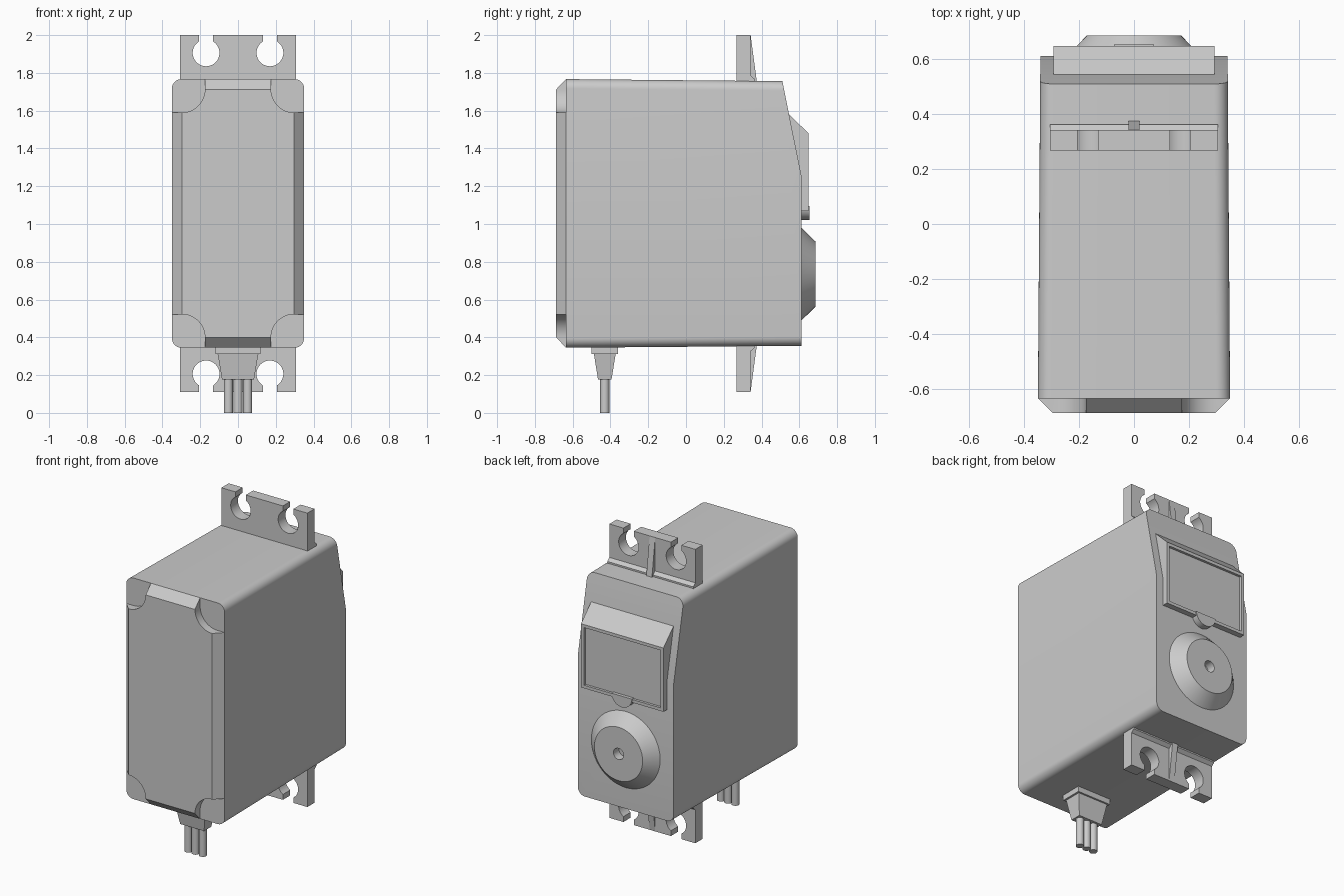
import bpy, bmesh
from math import sin, cos, pi, asin
from mathutils import Vector

cube = bpy.data.objects.get("Cube")
if cube:
    bpy.data.objects.remove(cube, do_unlink=True)

grey = bpy.data.materials.new("plain_grey")
grey.use_nodes = True
grey.diffuse_color = (0.6, 0.6, 0.6, 1)
grey.node_tree.nodes["Principled BSDF"].inputs["Base Color"].default_value = (0.6, 0.6, 0.6, 1)


def finish(name, bm):
    bmesh.ops.remove_doubles(bm, verts=bm.verts[:], dist=0.0001)
    bmesh.ops.recalc_face_normals(bm, faces=bm.faces[:])
    mesh = bpy.data.meshes.new(name)
    bm.to_mesh(mesh)
    bm.free()
    mesh.materials.append(grey)
    obj = bpy.data.objects.new(name, mesh)
    bpy.context.collection.objects.link(obj)
    bpy.ops.object.select_all(action="DESELECT")
    obj.select_set(True)
    bpy.context.view_layer.objects.active = obj
    bpy.ops.object.shade_smooth_by_angle(angle=pi / 7)
    return obj


def loft(rings):
    """Skin equal rings of points and cap both ends."""
    bm = bmesh.new()
    loops = [[bm.verts.new(p) for p in ring] for ring in rings]
    n = len(loops[0])
    for a, b in zip(loops, loops[1:]):
        for i in range(n):
            j = (i + 1) % n
            bm.faces.new((a[i], a[j], b[j], b[i]))
    bm.faces.new(loops[0][::-1])
    bm.faces.new(loops[-1])
    return bm


def arc(cx, cz, r, start, end, steps):
    return [(cx + r * cos(start + (end - start) * i / steps),
             cz + r * sin(start + (end - start) * i / steps)) for i in range(steps + 1)]


def along_y(outline, y):
    return [(x, y, z) for x, z in outline]


def along_x(outline, x):
    return [(x, y, z) for y, z in outline]


def rectangle(hx, hy, z, cy):
    return [(sx * hx, cy + sy * hy, z) for sx, sy in ((-1, -1), (1, -1), (1, 1), (-1, 1))]


def rounded(hx, low, high, r):
    corners = ((hx - r, high - r, 0), (r - hx, high - r, 1), (r - hx, low + r, 2), (hx - r, low + r, 3))
    return [p for cx, cz, k in corners for p in arc(cx, cz, r, k * pi / 2, (k + 1) * pi / 2, 8)]


# Main case: tapered rounded box with a sloping upper back
FRONT, BACK = -0.635, 0.612
bm = loft([along_y(rounded(0.35, 0.345, 1.767, 0.05), FRONT),
           along_y(rounded(0.341, 0.355, 1.755, 0.05), BACK)])
bmesh.ops.bisect_plane(bm, geom=bm.verts[:] + bm.edges[:] + bm.faces[:],
                       plane_co=(0, BACK, 1.25), plane_no=(0, 0.507, 0.102), clear_outer=True)
bmesh.ops.holes_fill(bm, edges=[e for e in bm.edges if e.is_boundary])
finish("main_case", bm)

# Front cover: bevelled cross shape with rounded corner pockets
MID = 1.056
quarter = [(0.175, 0.711)] + arc(0.297, 0.656, 0.122, pi, 1.5 * pi, 12) + [(0.35, 0.534)]
half = quarter + [(x, -z) for x, z in quarter[::-1]]
cross = half + [(-x, z) for x, z in half[::-1]]
bevelled = [(max(-0.297, min(0.297, x)), max(-0.656, min(0.656, z))) for x, z in cross]
finish("front_cover", loft([along_y([(x, MID + z) for x, z in ring], y)
                            for ring, y in ((cross, FRONT), (bevelled, -0.688))]))

# Mounting tabs, upper and lower, each with two open screw slots
SLOT, R = 0.169, 0.071
mouth = asin(0.037 / R)
right_edge = arc(SLOT, 0.85, R, pi / 2 + mouth, 2.5 * pi - mouth, 32)
side = [(SLOT - 0.037, 0.945)] + right_edge + [(SLOT + 0.037, 0.945), (0.306, 0.945), (0.306, 0.66)]
tab = [(-x, z) for x, z in side[::-1]] + side
for label, s in (("upper", 1), ("lower", -1)):
    finish(label + "_mounting_tab",
           loft([along_y([(x, MID + s * z) for x, z in tab], y) for y in (0.268, 0.342)]))
    rib = [(0.33, 0.66), (0.38, 0.66), (0.342, 0.944), (0.33, 0.944)]
    ledge = [(0.33, 0.66), (0.363, 0.66), (0.363, 0.712), (0.342, 0.73), (0.33, 0.73)]
    for part, shape, hx in (("rib", rib, 0.02), ("ledge", ledge, 0.306)):
        finish(label + "_tab_" + part,
               loft([along_x([(y, MID + s * z) for y, z in shape], x) for x in (-hx, hx)]))

# Raised rear panel with a shallow framed recess
shape = [(0.54, 1.587), (0.648, 1.48), (0.648, 1.07), (0.54, 1.07)]
bm = loft([along_x(shape, x) for x in (-0.293, 0.293)])
bmesh.ops.recalc_face_normals(bm, faces=bm.faces[:])
face = max(bm.faces, key=lambda f: f.calc_center_median().y)
bmesh.ops.inset_individual(bm, faces=[face], thickness=0.028)
floor = bmesh.ops.extrude_discrete_faces(bm, faces=[face])["faces"][0]
bmesh.ops.translate(bm, verts=floor.verts[:], vec=Vector((0, -0.016, 0)))
finish("rear_panel", bm)

# Half-round thumb tab under the panel
half_disc = arc(0, 1.094, 0.072, pi, 2 * pi, 20)
finish("thumb_tab", loft([along_y(half_disc, y) for y in (0.6, 0.653)]))

# Output boss with a centre hole
boss = ((0.245, 0.6), (0.245, BACK), (0.172, 0.686), (0.036, 0.686), (0.036, 0.63))
finish("output_boss", loft([along_y(arc(0, 0.735, r, 0, 2 * pi, 48)[:-1], y) for r, y in boss]))

# Cable grommet and three wires
CABLE_Y = -0.43
finish("grommet_collar", loft([rectangle(0.12, 0.069, z, CABLE_Y) for z in (0.36, 0.312)]))
finish("grommet", loft([rectangle(0.108, 0.058, 0.315, CABLE_Y),
                        rectangle(0.085, 0.036, 0.178, CABLE_Y)]))
for label, x in (("right", -0.051), ("middle", 0), ("left", 0.051)):
    ring = arc(x, CABLE_Y, 0.024, 0, 2 * pi, 24)[:-1]
    finish(label + "_wire", loft([[(px, py, z) for px, py in ring] for z in (0, 0.19)]))
